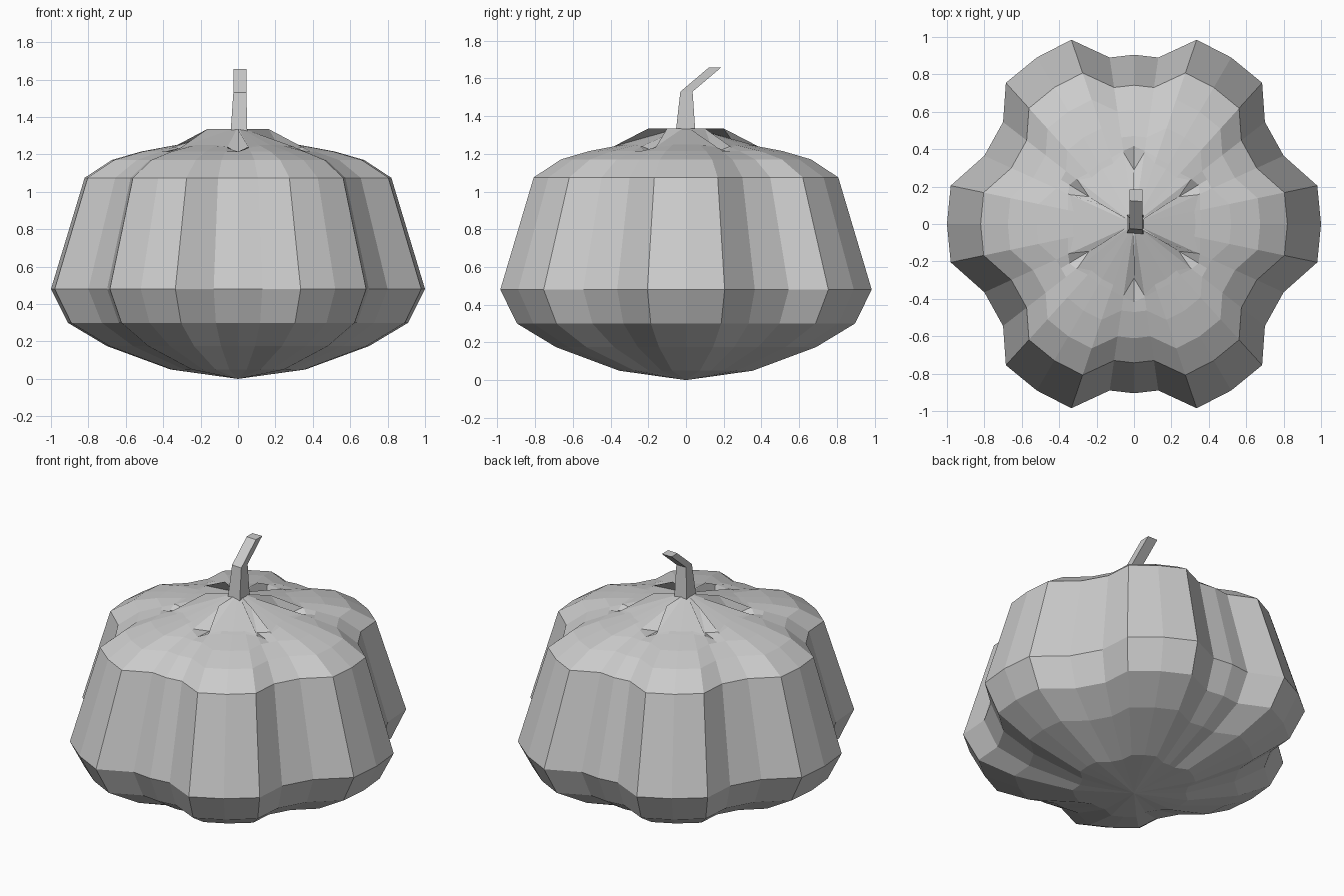
import bpy, bmesh

if "Cube" in bpy.data.objects:
    bpy.data.objects.remove(bpy.data.objects["Cube"])

def finish(bm, name):
    bmesh.ops.recalc_face_normals(bm, faces=bm.faces)
    me = bpy.data.meshes.new(name)
    bm.to_mesh(me)
    bm.free()
    ob = bpy.data.objects.new(name, me)
    bpy.context.collection.objects.link(ob)
    return ob

def bridge(bm, a, b):
    n = len(a)
    for i in range(n):
        j = (i + 1) % n
        bm.faces.new((a[i], a[j], b[j], b[i]))

# Lobed outline: one quarter, mirrored all round
# c = lobe crest, e = lobe edge, s = valley side, v = valley middle
quarter = [(1.0, 0, 'c'), (.98, .205, 'e'), (.80, .365, 's'), (.75, .455, 'v'), (.70, .545, 's'),
           (.685, .755, 'e'), (.52, .89, 'c'), (.335, .985, 'e'), (.13, .89, 's'), (0, .905, 'v')]
half = quarter + [(-x, y, k) for x, y, k in quarter[-2::-1]]
outline = half + [(x, -y, k) for x, y, k in half[-2:0:-1]]

# Pumpkin body: scaled copies of the outline up the profile
profile = [(.36, .05), (.70, .175), (.91, .30), (1.0, .48), (.82, 1.075), (.675, 1.17), (.52, 1.215)]
rings = [{k: p for k in 'cesv'} for p in profile]
# Crown: pits at the valleys, ridges running back up to the stem
rings.append({'c': (.36, 1.245), 'e': (.36, 1.245), 's': (.44, 1.235), 'v': (.46, 1.215)})
rings.append({'c': (.33, 1.25), 'e': (.33, 1.25), 's': (.43, 1.24), 'v': (.32, 1.205)})
rings.append({'c': (.04, 1.335), 'e': (.04, 1.335), 's': (.05, 1.335), 'v': (.22, 1.335)})

bm = bmesh.new()
loops = [[bm.verts.new((x * r[k][0], y * r[k][0], r[k][1])) for x, y, k in outline] for r in rings]
for a, b in zip(loops, loops[1:]):
    bridge(bm, a, b)
for loop, z in ((loops[0], 0), (loops[-1], 1.335)):
    tip = bm.verts.new((0, 0, z))
    for i, v in enumerate(loop):
        bm.faces.new((v, loop[(i + 1) % len(loop)], tip))
finish(bm, "pumpkin_body")

# Bent four-sided stem: (x0, x1, y0, y1, z)
bm = bmesh.new()
sections = [(-.04, .05, -.055, .05, 1.31), (-.025, .045, -.03, .035, 1.53), (-.025, .045, .12, .185, 1.657)]
loops = [[bm.verts.new(p) for p in ((a, c + .005, z), (b, c, z), (b, d, z), (a, d, z))]
         for a, b, c, d, z in sections]
for a, b in zip(loops, loops[1:]):
    bridge(bm, a, b)
bm.faces.new(loops[0])
bm.faces.new(loops[-1])
finish(bm, "stem")
